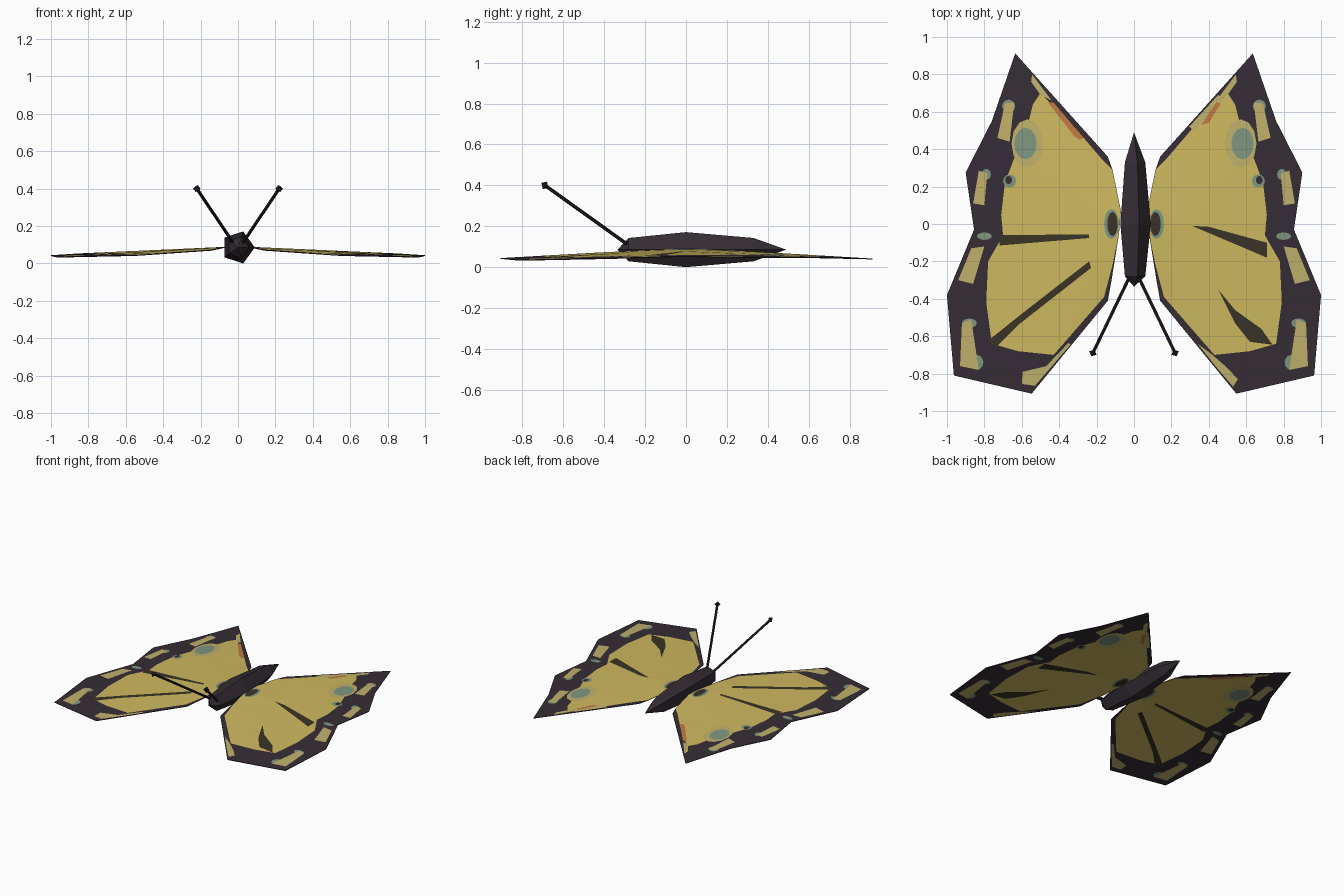
import bpy, bmesh, math
from mathutils import Vector
from mathutils.geometry import delaunay_2d_cdt

if "Cube" in bpy.data.objects:
    bpy.data.objects.remove(bpy.data.objects["Cube"])


def material(name, r, g, b):
    m = bpy.data.materials.new(name)
    m.diffuse_color = [((c / 255 + 0.055) / 1.055) ** 2.4 for c in (r, g, b)] + [1]
    m.use_nodes = True
    m.node_tree.nodes["Principled BSDF"].inputs["Base Color"].default_value = m.diffuse_color
    return m


COLOURS = ["dark_border", "yellow", "pale_yellow", "teal", "orange", "olive_vein", "body_black", "feeler_black"]
RGB = [(54, 45, 54), (206, 185, 95), (192, 177, 108), (127, 150, 128), (194, 122, 66),
       (58, 51, 38), (52, 44, 52), (34, 30, 33)]
MATS = [material(n, *c) for n, c in zip(COLOURS, RGB)]
DARK, YELLOW, PALE, TEAL, ORANGE, OLIVE, BODY, FEELER = range(8)


def make_object(name, verts, faces, mats, indices=None):
    me = bpy.data.meshes.new(name)
    me.from_pydata(verts, [], faces)
    for m in mats:
        me.materials.append(m)
    if indices:
        me.polygons.foreach_set("material_index", indices)
    ob = bpy.data.objects.new(name, me)
    bpy.context.collection.objects.link(ob)
    return ob


def oval(cx, cy, rx, ry, n=12):
    return [(cx + rx * math.cos(i * math.tau / n), cy + ry * math.sin(i * math.tau / n)) for i in range(n)]


def ccw(pts):
    area = sum(a[0] * b[1] - b[0] * a[1] for a, b in zip(pts, pts[1:] + pts[:1]))
    return pts if area > 0 else pts[::-1]


# Wing silhouette and the markings common to both wings, later ones lie on top
OUTLINE = [(0.635, 0.912), (0.76, 0.55), (0.90, 0.275), (0.855, -0.03), (1.0, -0.38), (0.963, -0.81),
           (0.547, -0.907), (0.14, -0.41), (0.12, -0.30), (0.08, -0.05), (0.07, 0.07), (0.115, 0.29), (0.14, 0.36)]
CELL = [(0.50, 0.70), (0.54, 0.64), (0.57, 0.52), (0.63, 0.38), (0.69, 0.22), (0.71, 0.05), (0.70, -0.06),
        (0.78, -0.20), (0.79, -0.42), (0.76, -0.64), (0.62, -0.68), (0.43, -0.70), (0.36, -0.62),
        (0.16, -0.39), (0.115, -0.22), (0.08, -0.05), (0.07, 0.07), (0.115, 0.29), (0.17, 0.345), (0.32, 0.52)]
SHARED = [
    (DARK, OUTLINE),
    (YELLOW, CELL),
    (PALE, oval(0.57, 0.43, 0.085, 0.13)),
    (TEAL, oval(0.58, 0.43, 0.06, 0.085)),
    (TEAL, oval(0.665, 0.23, 0.035, 0.035)),
    (DARK, oval(0.67, 0.235, 0.018, 0.022)),
    (TEAL, oval(0.12, 0.0, 0.04, 0.08)),
    (OLIVE, oval(0.115, 0.0, 0.028, 0.065)),
    (TEAL, oval(0.80, -0.065, 0.04, 0.02)),
    (TEAL, oval(0.88, -0.53, 0.04, 0.025)),
    (TEAL, oval(0.84, -0.74, 0.035, 0.04)),
    (TEAL, oval(0.67, 0.63, 0.035, 0.035)),
    (TEAL, oval(0.79, 0.265, 0.025, 0.03)),
    (PALE, [(0.64, 0.65), (0.69, 0.645), (0.73, 0.46), (0.665, 0.44)]),
    (PALE, [(0.785, 0.27), (0.83, 0.285), (0.86, 0.11), (0.80, 0.10)]),
    (PALE, [(0.80, -0.12), (0.87, -0.13), (0.94, -0.30), (0.86, -0.32)]),
    (PALE, [(0.87, -0.51), (0.92, -0.53), (0.93, -0.76), (0.83, -0.78)]),
    (PALE, [(0.545, 0.80), (0.55, 0.76), (0.50, 0.69), (0.44, 0.66)]),
]
RIGHT = SHARED + [
    (PALE, [(0.34, -0.64), (0.44, -0.765), (0.53, -0.87), (0.555, -0.83), (0.50, -0.77), (0.42, -0.70)]),
    (PALE, [(0.45, 0.69), (0.48, 0.67), (0.32, 0.50), (0.295, 0.52)]),
    (ORANGE, [(0.44, 0.65), (0.465, 0.645), (0.40, 0.54), (0.36, 0.53)]),
    (OLIVE, [(0.31, -0.01), (0.40, -0.015), (0.71, -0.10), (0.71, -0.18), (0.57, -0.12)]),
    (OLIVE, [(0.45, -0.35), (0.54, -0.46), (0.68, -0.56), (0.74, -0.645), (0.62, -0.63), (0.54, -0.53)]),
]
LEFT = SHARED + [
    (PALE, [(0.60, -0.855), (0.595, -0.79), (0.47, -0.76), (0.35, -0.635), (0.34, -0.645), (0.43, -0.75), (0.53, -0.865)]),
    (ORANGE, [(0.46, 0.65), (0.43, 0.65), (0.27, 0.46), (0.29, 0.45), (0.32, 0.47)]),
    (OLIVE, [(0.24, -0.055), (0.24, -0.075), (0.72, -0.115), (0.72, -0.06)]),
    (OLIVE, [(0.24, -0.20), (0.23, -0.235), (0.62, -0.54), (0.74, -0.66), (0.775, -0.62), (0.60, -0.48)]),
]


def wing(name, side, layers):
    """Cut one sheet along all marking outlines; each face takes its topmost marking."""
    pts, polys = [], []
    for _, poly in layers:
        polys.append(list(range(len(pts), len(pts) + len(poly))))
        pts += [Vector(p) for p in ccw(poly)]
    vs, _, fs, _, _, owners = delaunay_2d_cdt(pts, [], polys, 1, 1e-5, True)
    kept = [(list(f), layers[max(o)][0]) for f, o in zip(fs, owners) if 0 in o]
    verts = [(side * v.x, v.y, 0.09 - 0.045 * v.length) for v in vs]
    faces = [f if side > 0 else f[::-1] for f, _ in kept]
    ob = make_object(name, verts, faces, MATS[:6], [c for _, c in kept])
    mod = ob.modifiers.new("thin_sheet", "SOLIDIFY")
    mod.thickness, mod.offset = 0.004, 0


wing("right_wing", 1, RIGHT)
wing("left_wing", -1, LEFT)


# Five-sided spindle body
def body():
    bm = bmesh.new()
    z0 = 0.0856
    rings = [[bm.verts.new((r * math.cos(i * math.tau / 5), y, z0 + r * math.sin(i * math.tau / 5))) for i in range(5)]
             for y, r in ((-0.28, 0.06), (0, 0.09), (0.33, 0.06))]
    for a, b in zip(rings, rings[1:]):
        for i in range(5):
            j = (i + 1) % 5
            bm.faces.new((a[i], a[j], b[j], b[i]))
    for ring, y in ((rings[0], -0.335), (rings[-1], 0.49)):
        tip = bm.verts.new((0, y, z0))
        for i in range(5):
            bm.faces.new((ring[i], ring[(i + 1) % 5], tip))
    bmesh.ops.recalc_face_normals(bm, faces=bm.faces)
    ob = make_object("body", [], [], [MATS[BODY]])
    bm.to_mesh(ob.data)
    bm.free()


body()

# Feelers: thin rod with a diamond knob
for label, s in (("right", 1), ("left", -1)):
    a, b = Vector((s * 0.025, -0.285, 0.11)), Vector((s * 0.22, -0.69, 0.40))
    d = b - a
    turn = d.to_track_quat("Z", "Y").to_euler()
    bpy.ops.mesh.primitive_cylinder_add(vertices=5, radius=0.009, depth=d.length, location=(a + b) / 2, rotation=turn)
    rod = bpy.context.object
    rod.name = label + "_feeler"
    rod.data.materials.append(MATS[FEELER])
    k = 0.022
    knob = make_object(label + "_feeler_knob",
                       [(k, 0, 0), (0, k, 0), (-k, 0, 0), (0, -k, 0), (0, 0, k), (0, 0, -k)],
                       [(i, (i + 1) % 4, 4) for i in range(4)] + [((i + 1) % 4, i, 5) for i in range(4)],
                       [MATS[FEELER]])
    knob.location, knob.rotation_euler = b, turn
